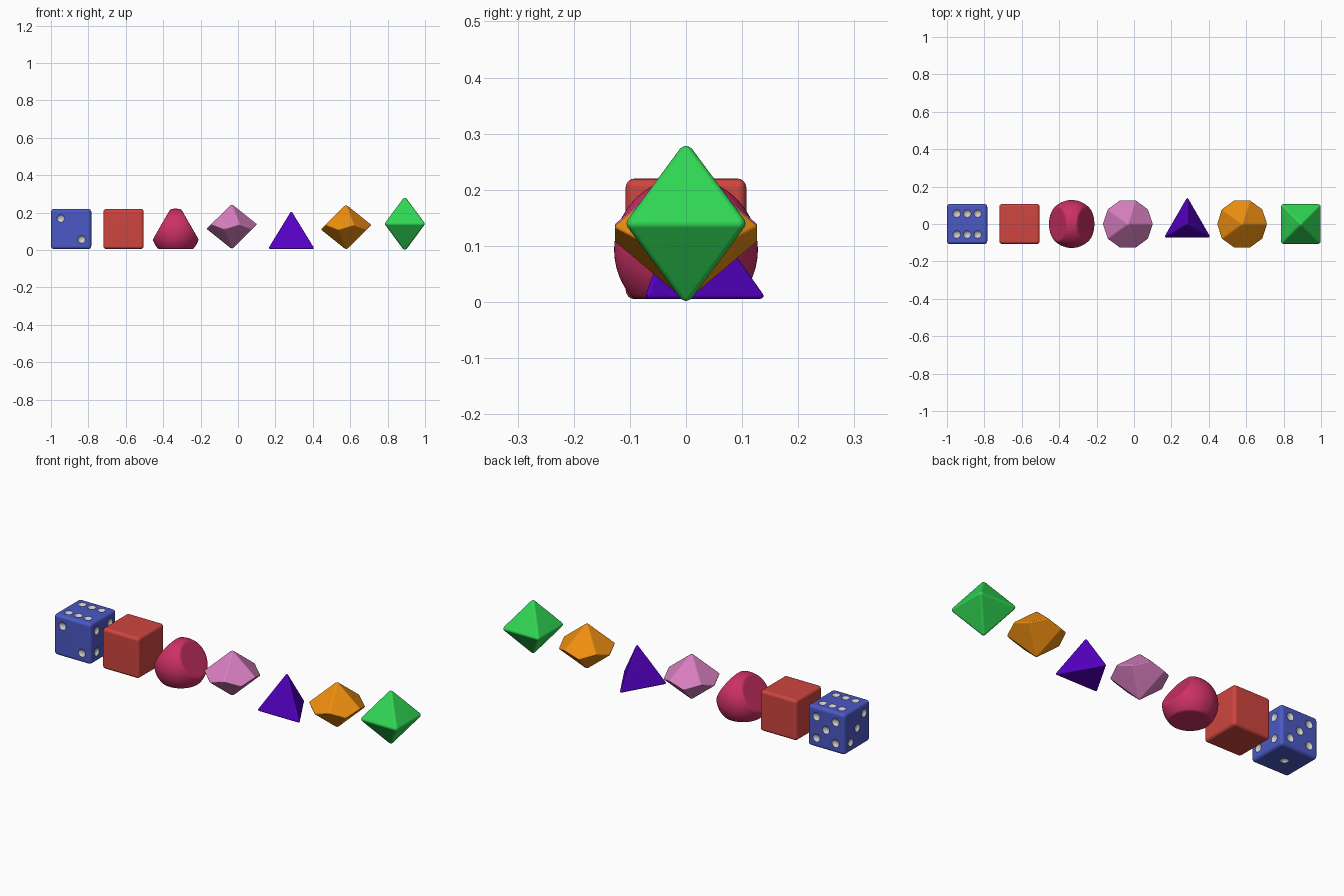
import bpy, bmesh, math
from math import cos, sin, radians
from mathutils import Vector

if "Cube" in bpy.data.objects:
    bpy.data.objects.remove(bpy.data.objects["Cube"])


def material(name, rgb):
    m = bpy.data.materials.new(name)
    m.diffuse_color = (*rgb, 1)
    m.use_nodes = True
    m.node_tree.nodes["Principled BSDF"].inputs["Base Color"].default_value = m.diffuse_color
    return m


def add_object(name, bm, loc, mat):
    me = bpy.data.meshes.new(name)
    bmesh.ops.recalc_face_normals(bm, faces=bm.faces)
    bm.to_mesh(me)
    bm.free()
    ob = bpy.data.objects.new(name, me)
    ob.location = loc
    me.materials.append(mat)
    bpy.context.collection.objects.link(ob)
    return ob


def smooth(ob):
    bpy.ops.object.select_all(action='DESELECT')
    ob.select_set(True)
    bpy.context.view_layer.objects.active = ob
    bpy.ops.object.shade_smooth_by_angle(angle=radians(40))
    ob.modifiers.new("even_shading", 'WEIGHTED_NORMAL').keep_sharp = True


def solid(name, points, loc, round_by, mat):
    """Convex polyhedron through the points, with rounded edges."""
    bm = bmesh.new()
    for p in points:
        bm.verts.new(p)
    bmesh.ops.convex_hull(bm, input=bm.verts)
    bmesh.ops.dissolve_limit(bm, angle_limit=radians(2), verts=bm.verts, edges=bm.edges)
    bmesh.ops.bevel(bm, geom=bm.edges[:], offset=round_by, segments=4,
                    profile=0.5, affect='EDGES', clamp_overlap=True)
    return add_object(name, bm, loc, mat)


def cube_points(h):
    return [(x, y, z) for x in (-h, h) for y in (-h, h) for z in (-h, h)]


def ten_sided_points(r, h):
    # zigzag belt whose height keeps the kite faces flat
    k = h * (1 - cos(radians(36))) / (1 + cos(radians(36)))
    belt = [(r * cos(radians(36 * i)), r * sin(radians(36 * i)), k if i % 2 == 0 else -k)
            for i in range(10)]
    return belt + [(0, 0, h), (0, 0, -h)]


blue = material("blue", (0.07, 0.10, 0.56))
red = material("red", (0.62, 0.06, 0.05))
crimson = material("crimson", (0.60, 0.03, 0.13))
pink = material("pink", (0.68, 0.21, 0.52))
purple = material("purple", (0.09, 0.0, 0.55))
orange = material("orange", (0.85, 0.27, 0.005))
green = material("green", (0.03, 0.68, 0.09))
white = material("pip_white", (0.6, 0.6, 0.6))

# Blue cube with pips
H = 0.1075
pip_cube = solid("pip_cube", cube_points(H), (-0.892, 0, 0.1125), 0.016, blue)

# Pip cutter: (face normal, first axis, second axis, pip positions)
X, Y, Z = Vector((1, 0, 0)), Vector((0, 1, 0)), Vector((0, 0, 1))
corners = [(-1, -1), (-1, 1), (1, -1), (1, 1)]
layout = [
    (Z, X, Y, corners + [(0, -1), (0, 1)]),
    (-Z, X, Y, [(0, 0)]),
    (-Y, X, Z, [(-1, 1), (1, -1)]),
    (Y, X, Z, corners + [(0, 0)]),
    (X, Y, Z, corners),
    (-X, Y, Z, [(-1, 1), (0, 0), (1, -1)]),
]
bm = bmesh.new()
for n, u, v, spots in layout:
    for a, b in spots:
        s = bmesh.ops.create_uvsphere(bm, u_segments=24, v_segments=16, radius=0.024)
        bmesh.ops.translate(bm, verts=s["verts"],
                            vec=n * (H + 0.0125) + u * a * 0.056 + v * b * 0.056)
cutter = add_object("pip_cutter", bm, pip_cube.location, white)
cutter.hide_render = True
cut = pip_cube.modifiers.new("pips", 'BOOLEAN')
cut.operation, cut.object, cut.solver = 'DIFFERENCE', cutter, 'EXACT'
cut.material_mode = 'TRANSFER'
bpy.context.view_layer.objects.active = pip_cube
bpy.ops.object.modifier_apply(modifier="pips")
bpy.data.objects.remove(cutter)

# Plain red cube
plain_cube = solid("plain_cube", cube_points(H), (-0.612, 0, 0.1125), 0.016, red)

# Three-sided die: sphere softly cut by three flat sides
R, flat, p = 0.128, 0.088, 50
sides = [Vector((cos(radians(a)), 0, sin(radians(a)))) for a in (-90, 30, 150)]
bm = bmesh.new()
bmesh.ops.create_icosphere(bm, subdivisions=6, radius=1)
for vert in bm.verts:
    d = vert.co.normalized()
    total = R ** -p + sum((max(d.dot(n), 0) / flat) ** p for n in sides)
    vert.co = d * total ** (-1 / p)
three_sided = add_object("three_sided_die", bm, (-0.333, 0, 0.093), crimson)

# Ten-sided dice
ten_a = solid("ten_sided_die_pink", ten_sided_points(0.136, 0.122), (-0.033, 0, 0.125), 0.006, pink)
ten_b = solid("ten_sided_die_orange", ten_sided_points(0.136, 0.122), (0.578, 0, 0.122), 0.006, orange)

# Four-sided die
a = 0.258
ring = [(a / math.sqrt(3) * cos(radians(t)), a / math.sqrt(3) * sin(radians(t)), 0)
        for t in (90, 210, 330)]
four_sided = solid("four_sided_die", ring + [(0, 0, a * math.sqrt(2 / 3))],
                   (0.285, 0, 0.005), 0.009, purple)

# Eight-sided die, waist edges square to the axes
e, tip = 0.109, 0.1475
eight_sided = solid("eight_sided_die",
                    [(x, y, 0) for x in (-e, e) for y in (-e, e)] + [(0, 0, tip), (0, 0, -tip)],
                    (0.892, 0, 0.14), 0.009, green)

for ob in (pip_cube, plain_cube, three_sided, ten_a, ten_b, four_sided, eight_sided):
    smooth(ob)
